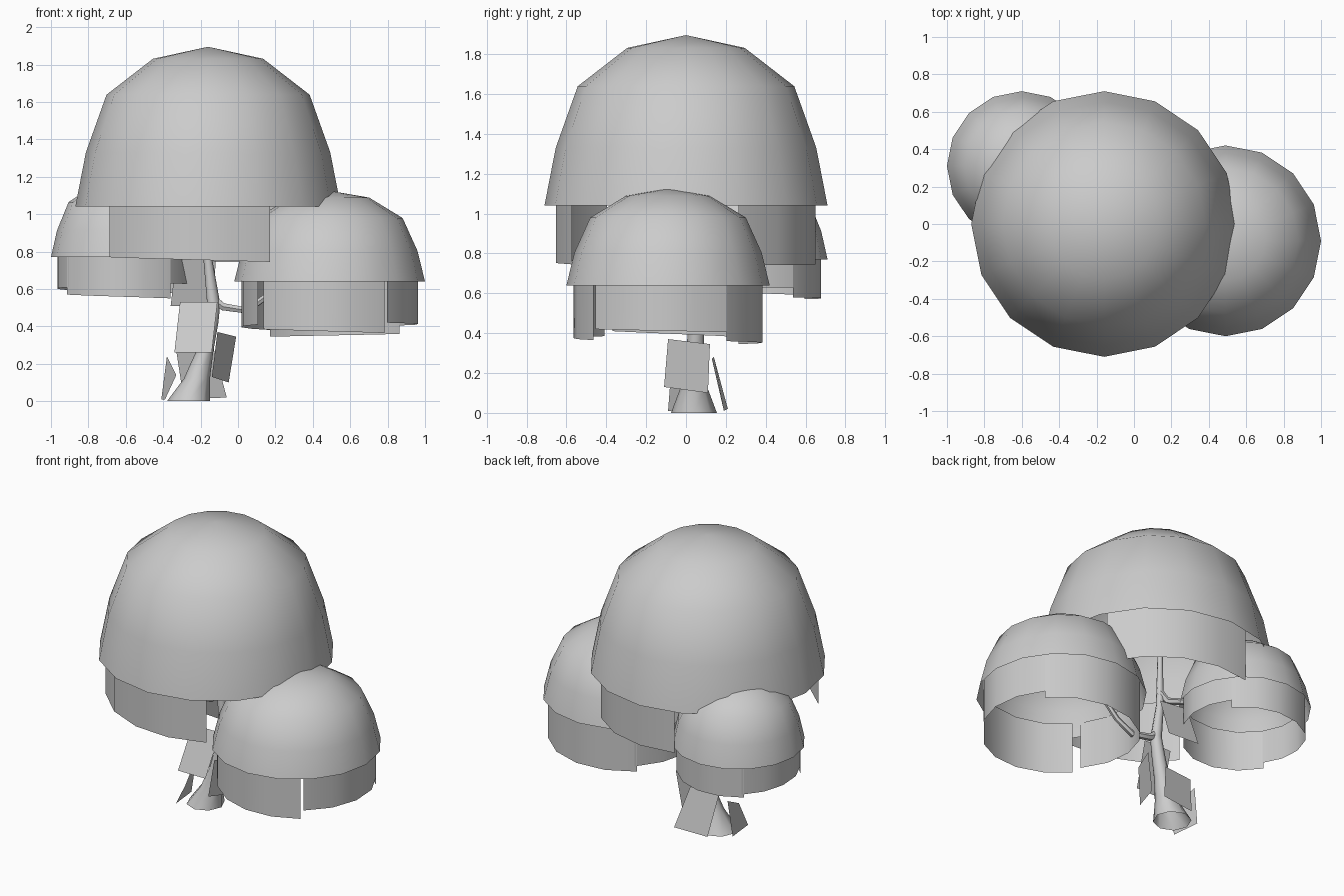
import bpy, bmesh, math
from mathutils import Vector

cube = bpy.data.objects.get("Cube")
if cube:
    bpy.data.objects.remove(cube)

grey = bpy.data.materials.new("plain_grey")
grey.use_nodes = True
grey.diffuse_color = (0.6, 0.6, 0.6, 1)
grey.node_tree.nodes["Principled BSDF"].inputs["Base Color"].default_value = (0.6, 0.6, 0.6, 1)


def finish(obj, smooth=True):
    obj.data.materials.clear()
    obj.data.materials.append(grey)
    bpy.ops.object.select_all(action='DESELECT')
    obj.select_set(True)
    bpy.context.view_layer.objects.active = obj
    if smooth:
        bpy.ops.object.shade_smooth_by_angle(angle=math.radians(48))
    return obj


def loft(name, rows, closed=False, tip=None):
    """Skin a list of equal-length point rows, optionally closed round and tipped."""
    bm = bmesh.new()
    grid = [[bm.verts.new(p) for p in row] for row in rows]
    n = len(rows[0])
    spans = range(n if closed else n - 1)
    for low, high in zip(grid, grid[1:]):
        for i in spans:
            j = (i + 1) % n
            bm.faces.new((low[i], low[j], high[j], high[i]))
    if tip:
        apex = bm.verts.new(tip)
        for i in spans:
            bm.faces.new((grid[-1][i], grid[-1][(i + 1) % n], apex))
    mesh = bpy.data.meshes.new(name)
    bm.to_mesh(mesh)
    bm.free()
    obj = bpy.data.objects.new(name, mesh)
    bpy.context.collection.objects.link(obj)
    return finish(obj)


def ring(x, y, z, r, n):
    return [(x + r * math.cos(math.tau * i / n), y + r * math.sin(math.tau * i / n), z)
            for i in range(n)]


# Fractions of crown radius and height, from rim upwards
DOME = [(1, 0), (0.92, 0.34), (0.765, 0.7), (0.415, 0.925)]


def crown(name, x, y, rim, r, h):
    rows = [ring(x, y, rim + h * t, r * s, 16) for s, t in DOME]
    loft(name, rows, closed=True, tip=(x, y, rim + h))


def skirt(name, x, y, r, top, start, end, z0, z1, steps=4):
    """Curved hanging strip of foliage whose lower edge runs from z0 to z1."""
    low, high = [], []
    for i in range(steps + 1):
        t = i / steps
        a = math.radians(start + (end - start) * t)
        px, py = x + r * math.cos(a), y + r * math.sin(a)
        low.append((px, py, z0 + (z1 - z0) * t))
        high.append((px, py, top))
    loft(name, [low, high])


# Foliage crowns
crown("main_crown", -0.16, 0, 1.04, 0.71, 0.855)
crown("right_crown", 0.49, -0.09, 0.64, 0.51, 0.485)
crown("left_crown", -0.6, 0.31, 0.77, 0.4, 0.42)

# Hanging foliage strips
skirt("main_skirt_front", -0.16, 0, 0.66, 1.17, 217, 300, 0.77, 0.745)
skirt("main_skirt_back", -0.16, 0, 0.65, 1.17, 24, 107, 0.74, 0.745)
for side, a, b, drop0, drop1 in (("outer", -50, 38, 0.22, 0.235),
                                 ("back", 38, 132, 0.28, 0.295),
                                 ("inner", 130, 216, 0.26, 0.23),
                                 ("front", 222, 308, 0.255, 0.275)):
    skirt("right_skirt_" + side, 0.49, -0.09, 0.475, 0.72, a, b, 0.64 - drop0, 0.64 - drop1)
for side, a, b, drop0, drop1 in (("inner", -50, 38, 0.14, 0.14),
                                 ("back", 38, 130, 0.19, 0.2),
                                 ("outer", 128, 214, 0.18, 0.16),
                                 ("front", 212, 310, 0.2, 0.22)):
    skirt("left_skirt_" + side, -0.6, 0.31, 0.37, 0.83, a, b, 0.77 - drop0, 0.77 - drop1)

# Flared trunk
trunk = [(-0.265, 0.04, 0, 0.115), (-0.22, 0.04, 0.12, 0.07), (-0.18, 0.045, 0.26, 0.047),
         (-0.145, 0.05, 0.42, 0.04), (-0.13, 0.05, 0.52, 0.035), (-0.16, 0.05, 0.75, 0.024),
         (-0.17, 0.04, 1.1, 0.016)]
loft("trunk", [ring(x, y, z, r, 8) for x, y, z, r in trunk], closed=True)


def branch(name, points):
    curve = bpy.data.curves.new(name, 'CURVE')
    curve.dimensions = '3D'
    curve.bevel_depth = 0.022
    curve.bevel_resolution = 1
    spline = curve.splines.new('POLY')
    spline.points.add(len(points) - 1)
    for i, (point, p) in enumerate(zip(spline.points, points)):
        point.co = (*p, 1)
        point.radius = 1.15 - 0.12 * i
    obj = bpy.data.objects.new(name, curve)
    bpy.context.collection.objects.link(obj)
    bpy.ops.object.select_all(action='DESELECT')
    obj.select_set(True)
    bpy.context.view_layer.objects.active = obj
    bpy.ops.object.convert(target='MESH')
    finish(bpy.context.object)


branch("right_branch", [(-0.14, 0.05, 0.55), (-0.08, 0.05, 0.505), (0.05, 0.04, 0.485),
                        (0.15, 0.02, 0.56), (0.26, 0, 0.7)])
branch("left_branch", [(-0.16, 0.05, 0.84), (-0.2, 0.07, 0.79), (-0.3, 0.12, 0.8),
                       (-0.4, 0.18, 0.86)])


def leaf(name, a, b, c, d):
    """Single bark leaf from upper-left, upper-right, lower-right, lower-left corners."""
    loft(name, [[Vector(d), Vector(c)], [Vector(a), Vector(b)]])


# Bark leaves round the trunk
leaf("leaf_front", (-0.31, -0.03, 0.53), (-0.11, -0.03, 0.53),
     (-0.14, -0.14, 0.26), (-0.34, -0.14, 0.26))
leaf("leaf_upper", (-0.33, 0.1, 0.77), (-0.12, 0.1, 0.75),
     (-0.13, 0.17, 0.5), (-0.36, 0.17, 0.51))
leaf("leaf_right", (-0.11, -0.09, 0.37), (-0.01, 0.12, 0.345),
     (-0.05, 0.11, 0.1), (-0.14, -0.11, 0.13))
leaf("leaf_back", (-0.33, 0.13, 0.27), (-0.13, 0.14, 0.28),
     (-0.06, 0.21, 0.02), (-0.29, 0.19, 0.01))
leaf("leaf_left", (-0.38, 0.11, 0.24), (-0.33, -0.08, 0.14),
     (-0.39, -0.09, 0.01), (-0.41, 0.1, 0.01))
